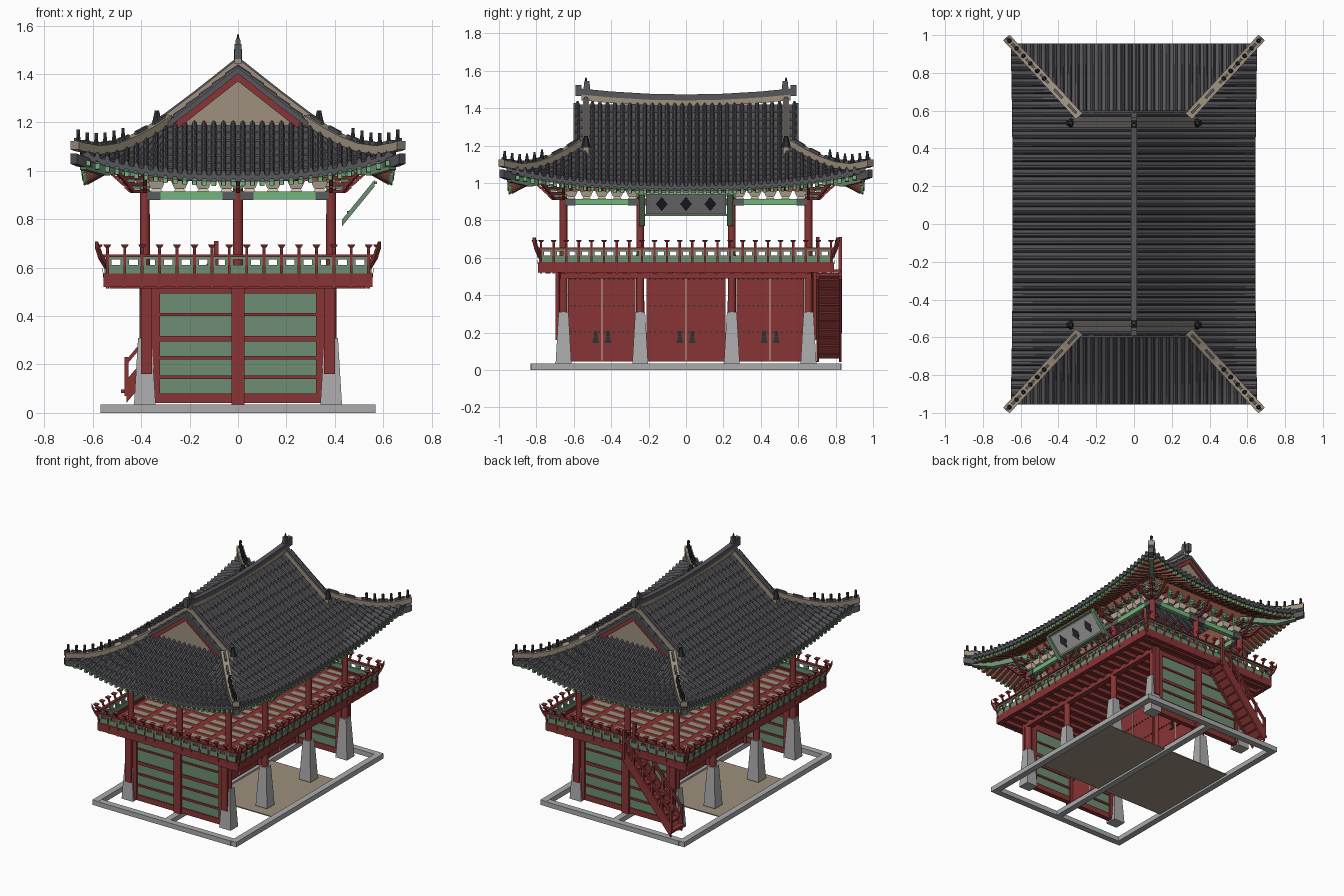
import bpy, bmesh, math
from mathutils import Vector, Matrix

cube = bpy.data.objects.get("Cube")
if cube:
    bpy.data.objects.remove(cube, do_unlink=True)


def colour(name, *rgb):
    m = bpy.data.materials.new(name)
    m.use_nodes = True
    m.diffuse_color = (*rgb, 1)
    m.node_tree.nodes["Principled BSDF"].inputs["Base Color"].default_value = (*rgb, 1)
    return m


TILE = colour("slate grey", .095, .092, .104)
RED = colour("temple red", .25, .035, .035)
GREEN = colour("panel green", .155, .27, .175)
LIGHT = colour("bright green", .17, .46, .2)
STONE = colour("stone grey", .41, .41, .41)
TAN = colour("plaster tan", .34, .28, .21)
CREAM = colour("cream", .6, .53, .42)
BOARD = colour("beam end grey", .1, .11, .11)
IRON = colour("dark iron", .025, .028, .03)
TIMBER = colour("rafter rust", .28, .085, .06)
SIDES = (-1, 1)


class Part:
    """Collects simple solids into one object."""

    def __init__(self, name, mat):
        self.name, self.mat, self.bm = name, mat, bmesh.new()

    def loft(self, rings, closed=True):
        rows = [[self.bm.verts.new(p) for p in r] for r in rings]
        n = len(rows[0])
        for a, b in zip(rows, rows[1:]):
            for i in range(n if closed else n - 1):
                j = (i + 1) % n
                self.bm.faces.new((a[i], a[j], b[j], b[i]))
        if closed:
            self.bm.faces.new(rows[0])
            self.bm.faces.new(rows[-1])

    def box(self, x, y, z0, z1, sx, sy, top=1):
        corners = [(-.5, -.5), (.5, -.5), (.5, .5), (-.5, .5)]
        self.loft([[(x + sx * t * i, y + sy * t * j, z) for i, j in corners]
                   for z, t in ((z0, 1), (z1, top))])

    def bar(self, pts, w, h):
        pts = [Vector(p) for p in pts]
        rings = []
        for i, p in enumerate(pts):
            d = pts[min(i + 1, len(pts) - 1)] - pts[max(i - 1, 0)]
            s = Vector((-d.y, d.x, 0)).normalized() * w / 2
            up = Vector((0, 0, h / 2))
            rings.append([p - s - up, p + s - up, p + s + up, p - s + up])
        self.loft(rings)

    def cone(self, x, y, z0, z1, r0, r1, seg=12):
        bmesh.ops.create_cone(self.bm, cap_ends=True, segments=seg, radius1=r0, radius2=r1,
                              depth=z1 - z0, matrix=Matrix.Translation((x, y, (z0 + z1) / 2)))

    def finish(self, smooth=False, sheet=False):
        self.bm.normal_update()
        if sheet:
            for f in self.bm.faces:
                if f.normal.z < 0:
                    f.normal_flip()
        else:
            bmesh.ops.recalc_face_normals(self.bm, faces=self.bm.faces[:])
        me = bpy.data.meshes.new(self.name)
        self.bm.to_mesh(me)
        self.bm.free()
        me.materials.append(self.mat)
        ob = bpy.data.objects.new(self.name, me)
        bpy.context.collection.objects.link(ob)
        if smooth:
            bpy.ops.object.select_all(action='DESELECT')
            ob.select_set(True)
            bpy.context.view_layer.objects.active = ob
            bpy.ops.object.shade_smooth_by_angle(angle=math.radians(40))


# Ground frame and paved passage
frame, floor = Part("ground_frame", STONE), Part("passage_floor", TAN)
for s in SIDES:
    frame.box(s * .545, 0, 0, .035, .045, 1.66)
    frame.box(0, s * .81, 0, .034, 1.05, .045)
frame.box(0, 0, 0, .034, .045, 1.6)
floor.box(0, 0, .015, .022, 1.06, .7)
frame.finish()
floor.finish()

# Columns on tapered stone feet
COLS_Y, COL_X = (-.655, -.245, .245, .655), .385
feet, cols = Part("stone_feet", STONE), Part("columns", RED)
for y in COLS_Y:
    for s in SIDES:
        feet.box(s * COL_X, y, .03, .31, .09, .085, .62)
        cols.cone(s * COL_X, y, .3, .93, .022, .02)
    cols.cone(0, y, .03, .93 if abs(y) > .5 else .54, .024, .02)
feet.finish()
cols.finish(smooth=True)

# End walls: green panels in a red lattice
panels, lattice = Part("end_wall_panels", GREEN), Part("end_wall_lattice", RED)
for s in SIDES:
    y = s * .66
    panels.box(0, y, .05, .52, .7, .02)
    lattice.box(0, y, .035, .53, .055, .05)
    for side in SIDES:
        lattice.box(side * .345, y, .05, .53, .045, .045)
        lattice.box(side * .378, s * .688, .16, .53, .046, .02)
        for z, h in ((.06, .04), (.148, .014), (.228, .014), (.307, .022), (.407, .012), (.51, .035)):
            lattice.box(side * .175, y, z - h / 2, z + h / 2, .35, .035)
panels.finish()
lattice.finish()

# Gate doors along the middle, with seams, studs and pulls
doors, seams, iron = Part("gate_doors", RED), Part("door_seams", CREAM), Part("door_iron", IRON)
doors.box(0, 0, .5, .53, .05, 1.3)
for c in (-.45, 0, .45):
    w = .42 if c == 0 else .36
    doors.box(0, c, .045, .5, .024, w)
    seams.box(0, c, .05, .495, .028, .005)
    seams.box(0, c, .494, .499, .027, w)
    for z in (.2, .34, .48):
        for i in range(14):
            iron.box(0, c + (i - 6.5) * w / 14, z, z + .008, .034, .008)
    for s in SIDES:
        iron.box(0, c + s * .033, .145, .185, .04, .036, .5)
        iron.box(0, c + s * .033, .18, .208, .04, .02)
for p in (doors, seams, iron):
    p.finish()

# Gallery deck with joists and planks
deck, planks = Part("gallery_deck", RED), Part("deck_planks", TAN)
deck.box(0, 0, .54, .56, 1.06, 1.54)
for i in range(-9, 10):
    deck.box(0, i * .082, .515, .542, 1.06, .025)
    for x in (-.43, -.26, -.09, .09, .26, .43):
        planks.box(x, i * .082, .558, .564, .13, .045)
for s in SIDES:
    deck.box(s * .54, 0, .52, .575, .03, 1.58)
    deck.box(0, s * .775, .52, .575, 1.1, .03)
    deck.box(s * COL_X, 0, .49, .53, .04, 1.34)
deck.finish()
planks.finish()

# Balustrade: flared posts, rails and pierced panels on four sides
posts, rails, infill = Part("rail_posts", RED), Part("handrails", RED), Part("rail_panels", GREEN)


def balustrade(place, half, count):
    infill.bar([place(-half, .005, .594), place(half, .005, .594)], .012, .035)
    for z, out, h in ((.575, 0, .01), (.65, .018, .01)):
        rails.bar([place(-half - out, out, z), place(half + out, out, z)], .02, h)
    infill.bar([place(-half, .014, .64), place(half, .014, .64)], .012, .012)
    for i in range(count):
        a = -half + 2 * half * i / (count - 1)
        path = [place(a, o, z) for o, z in ((.012, .525), (.02, .6), (.022, .655), (.035, .685))]
        posts.bar(path, .012, .02)
        x, y, z = path[-1]
        posts.box(x, y, z - .002, z + .01, .018, .018, 1.8)
        if i < count - 1:
            step = half / (count - 1)
            for f in (0, 2):
                infill.bar([place(a + step * (f - .5), .012, .622), place(a + step * (f + .5), .012, .622)], .01, .026)


for s in SIDES:
    balustrade(lambda a, o, z: (s * (.54 + o), a, z), .775, 24)
    balustrade(lambda a, o, z: (a, s * (.775 + o), z), .54, 16)
    for t in SIDES:
        posts.bar([(s * .54, t * .775, .6), (s * .57, t * .8, .65), (s * .585, t * .812, .695)], .022, .025)
for p in (posts, rails, infill):
    p.finish()

# Staircase climbing along the back end
stair = Part("staircase", RED)
low, high = Vector((-.46, .765, .09)), Vector((-.09, .765, .53))
for i in range(11):
    p = low.lerp(high, i / 10)
    stair.box(p.x, p.y, p.z - .008, p.z + .006, .045, .12)
stair.bar([low + Vector((0, 0, -.02)), high + Vector((0, 0, -.02))], .12, .015)
for s in SIDES:
    edge = Vector((0, s * .06, 0))
    stair.bar([low + edge, high + edge], .014, .095)
    rise = Vector((0, 0, .12))
    stair.bar([low + edge + rise, high + edge + rise], .016, .022)
    for i in range(6):
        p = low.lerp(high, i / 5) + edge
        stair.box(p.x, p.y, p.z - .02, p.z + .14, .016, .014)
    stair.box(high.x, high.y + edge.y, .5, .71, .02, .02)
stair.finish()

# Tie beams, cream frog pieces, brackets
beams, ends = Part("tie_beams", LIGHT), Part("beam_ends", BOARD)
frogs, plate = Part("frog_pieces", CREAM), Part("wall_plates", TIMBER)
arms, tips = Part("bracket_arms", RED), Part("bracket_blocks", GREEN)


def bay(place, a, b):
    beams.bar([place(a, 0, .898), place(b, 0, .898)], .03, .034)
    for p, q in ((a, a + .065), (b - .065, b)):
        ends.bar([place(p, 0, .898), place(q, 0, .898)], .034, .037)
    n = round((b - a) / .09)
    for i in range(n):
        t = a + (b - a) * (i + .5) / n
        x, y, z = place(t, 0, .915)
        frogs.box(x, y, z + .012, .958, .045, .045, 1.6)
        frogs.box(x, y, z, z + .014, .05, .045, .6)
        beams.bar([place(t - .022, .016, 1), place(t + .022, .016, 1)], .014, .06)
        arms.bar([place(t, 0, .965), place(t, .07, .965), place(t, .1, .985)], .016, .014)
        tips.bar([place(t - .03, .05, .982), place(t + .03, .05, .982)], .03, .018)


def bracket(x, y, dx, dy):
    for z, r in ((.915, .06), (.945, .09), (.972, .12)):
        arms.bar([(x, y, z), (x + dx * r, y + dy * r, z), (x + dx * (r + .025), y + dy * (r + .025), z + .022)], .016, .014)
        tips.box(x + dx * r * .8, y + dy * r * .8, z + .008, z + .022, .035, .035, 1.2)


for s in SIDES:
    for a, b in zip(COLS_Y, COLS_Y[1:]):
        bay(lambda t, o, z: (s * (COL_X + o), t, z), a, b)
    for a, b in ((-COL_X, 0), (0, COL_X)):
        bay(lambda t, o, z: (t, s * (.655 + o), z), a, b)
    plate.box(s * COL_X, 0, .958, 1.1, .03, 1.34)
    plate.box(0, s * .655, .958, 1.1, .74, .03)
    for y in COLS_Y:
        bracket(s * COL_X, y, s, 0)
    for x in (-COL_X, 0, COL_X):
        bracket(x, s * .655, 0, s)
    for t in SIDES:
        bracket(s * COL_X, t * .655, s * .8, t * .8)
for p in (beams, ends, frogs, plate, arms, tips):
    p.finish()

# Tilted signboard on the left side, with plain dark lozenges
board, edging, inlay = Part("signboard", STONE), Part("signboard_frame", GREEN), Part("signboard_inlay", IRON)
board.bar([(.465, 0, .835), (.56, 0, .945)], .43, .012)
for y in (-.235, .235):
    edging.bar([(.43, y, .785), (.565, y, .95)], .03, .028)
for y in (-.13, 0, .13):
    inlay.loft([[(.5125 + k * .0317 + out, y + j * .03, .89 + k * .0367 - out) for j, k in ((-1, 0), (0, -1), (1, 0), (0, 1))]
                for out in (.002, .005)])
for x, z in ((.46, .828), (.565, .951)):
    edging.box(x, 0, z - .006, z + .006, .02, .45)
for p in (board, edging, inlay):
    p.finish()

# Roof shape: long slopes (main) and hipped end slopes
HX, HY, RX, RY, PITCH = .29, .57, .37, .40, .04


def surface(d, a, main):
    w, o = ((d - HX) / RX, abs(a) / .97) if main else ((d - HY) / RY, abs(a) / .66)
    if w < 0:
        return 1.19 - w * RX * .79
    return 1.19 - .222 * (1.15 * w - .15 * w * w) + .11 * w * w * o ** 2.5


def span(a, main, gable=False):
    a = abs(a)
    if main:
        top, end = HX + RX * max(0, (a - HY) / RY), .642 + .012 * a * a
    else:
        top, end = HY + RY * max(0, (a - HX) / RX), .955
    return (0 if gable else min(top, end)), end


def on_slope(f, a, dz, main, s, gable=False, inner=0):
    top, end = span(a, main, gable)
    d = max(top, inner) * (1 - f) + end * f
    z = surface(d, a, main) + dz
    return (s * d, a, z) if main else (a, s * d, z)


tiles, soffit = Part("roof_tiles", TILE), Part("eave_soffit", GREEN)
rafters, rafter_tips = Part("rafters", TIMBER), Part("rafter_tips", LIGHT)
RIB = ((-.5, 0), (-.28, 0), (-.18, .015), (0, .021), (.18, .015), (.28, 0), (.5, 0))
for main, count in ((True, 48), (False, 32)):
    for s in SIDES:
        lines = []
        for i in range(count):
            c = (i + .5 - count / 2) * PITCH
            gable = main and abs(c) < .6
            top, end = span(c, main, gable)
            n = max(1, round((end - top) / .055))
            rows = [(k / n + j / n, j * .007, 1) for k in range(n) for j in (0, 1)] + [(1, -.018, .5)]
            tiles.loft([[on_slope(f, c + o * PITCH, dz + h * keep, main, s, gable) for o, h in RIB]
                        for f, dz, keep in rows], closed=False)
            inner = COL_X if main else .655
            at = lambda f, dz: on_slope(f, c, dz, main, s, False, inner)
            lines.append([at(f, -.02) for f in (0, .5, 1)])
            rafters.bar([at(0, -.034), at(.45, -.034), at(.92, -.034)], .021, .024)
            rafter_tips.bar([at(.92, -.032), at(.98, -.03)], .018, .022)
        soffit.loft(lines, closed=False)
tiles.finish(sheet=True)
for p in (soffit, rafters, rafter_tips):
    p.finish()

# Hip ridges with guardian figures, corner beams and dark finials
hips, caps = Part("ridge_plaster", TAN), Part("ridge_caps", TILE)
figures, corner = Part("roof_figures", IRON), Part("corner_beams", GREEN)
for s in SIDES:
    for t in SIDES:
        hip = [Vector((s * (HX + RX * w), t * (HY + RY * w), surface(HX + RX * w, HY + RY * w, True) + .022))
               for w in (0, .2, .4, .6, .8, 1, 1.04)]
        hips.bar(hip, .046, .036)
        for a, b in zip(hip, hip[1:]):
            up = Vector((0, 0, .022))
            caps.bar([a.lerp(b, .2) + up, a.lerp(b, .8) + up], .014, .018)
        for w in (.5, .6, .7, .8, .9, 1):
            p = Vector((s * (HX + RX * w), t * (HY + RY * w), surface(HX + RX * w, HY + RY * w, True) + .038))
            figures.cone(p.x, p.y, p.z, p.z + .04, .013, .007, 6)
            figures.box(p.x, p.y, p.z + .035, p.z + .054, .013, .013)
        corner.bar([(s * COL_X, t * .655, 1.04), (s * .55, t * .84, 1), (s * .64, t * .945, 1.025)], .035, .04)
        caps.bar([(s * .61, t * .91, 1.03), (s * .655, t * .96, 1.04), (s * .678, t * .985, 1.05)], .036, .042)
        figures.cone(s * .335, t * .535, 1.19, 1.25, .025, .01, 6)

# Main ridge, verges and end ornaments
ridge = [(0, y, 1.428 + .1 * y * y) for y in (-.56, -.4, -.2, 0, .2, .4, .56)]
hips.bar(ridge, .03, .034)
caps.bar([(x, y, z + .029) for x, y, z in ridge], .034, .032)
for t in SIDES:
    caps.box(0, t * .53, 1.46, 1.545, .03, .045, .6)
    caps.box(0, t * .575, 1.465, 1.525, .03, .03)
    figures.cone(0, t * .535, 1.53, 1.565, .01, .003, 6)
    verge = [(x, t * .535, surface(abs(x), 0, True) + .022) for x in (-.35, -.18, 0, .18, .35)]
    hips.bar(verge, .032, .045)
    caps.bar([(x, y, z + .025) for x, y, z in verge], .018, .012)
    caps.bar([(x, t * .592, z - .026) for x, y, z in verge], .02, .026)
for p in (hips, caps, figures, corner):
    p.finish()

# Gable walls and red bargeboards
gable, barge = Part("gable_walls", TAN), Part("bargeboards", RED)
for t in SIDES:
    gable.loft([[(-.3, y, 1.16), (.3, y, 1.16), (0, y, 1.4)] for y in (t * .55, t * .575)])
    barge.bar([(x, t * .586, surface(abs(x), 0, True) - .032) for x in (-.3, 0, .3)], .014, .034)
gable.finish()
barge.finish()
